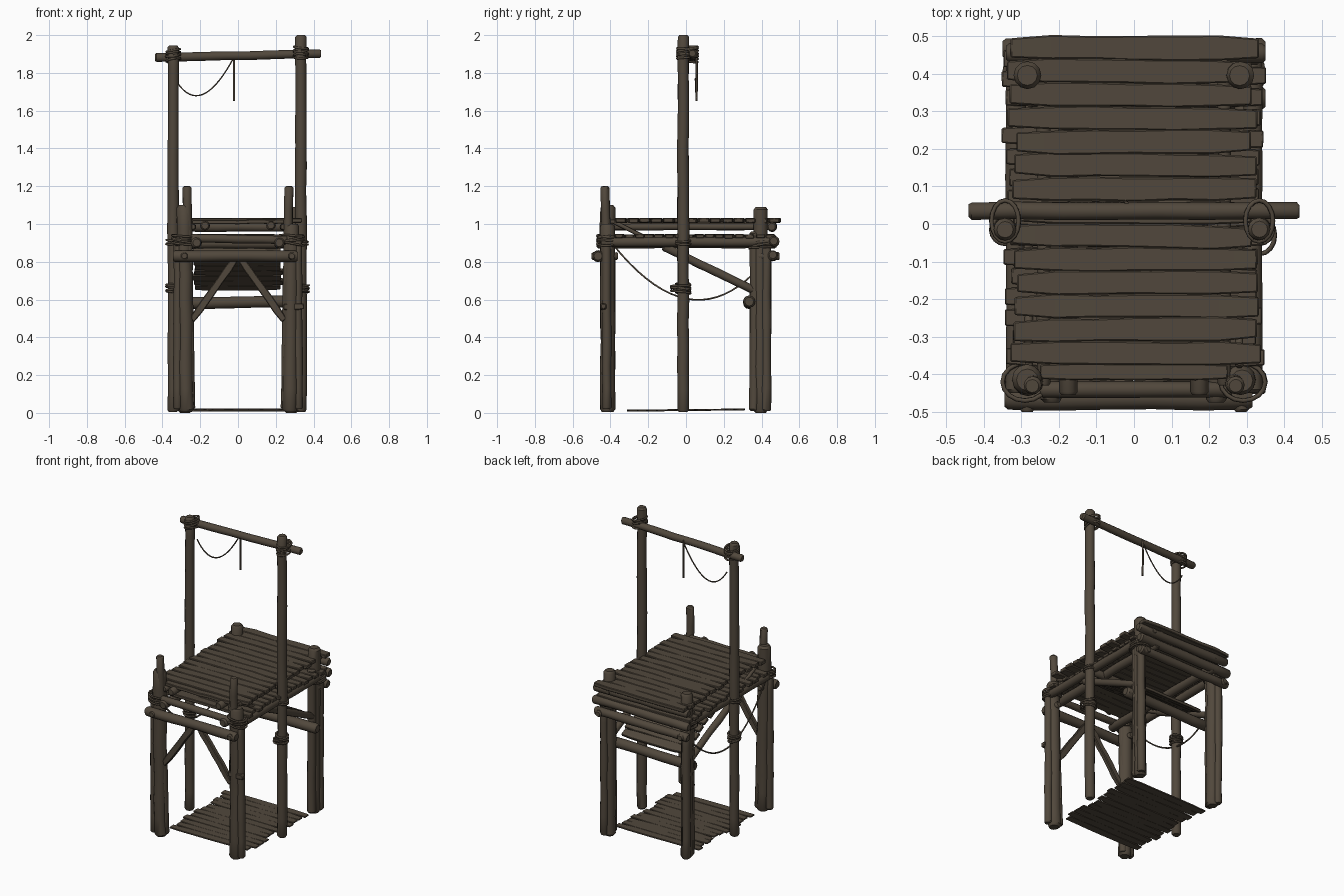
import bpy, bmesh, math, random
from mathutils import Vector, Matrix

random.seed(4)
cube = bpy.data.objects.get("Cube")
if cube:
    bpy.data.objects.remove(cube, do_unlink=True)


def material(name, colour):
    m = bpy.data.materials.new(name)
    m.use_nodes = True
    m.diffuse_color = colour
    m.node_tree.nodes["Principled BSDF"].inputs["Base Color"].default_value = colour
    return m


wood = material("weathered wood", (0.082, 0.064, 0.045, 1))
built = []


def finish(name, bm):
    bmesh.ops.recalc_face_normals(bm, faces=bm.faces)
    mesh = bpy.data.meshes.new(name)
    bm.to_mesh(mesh)
    bm.free()
    mesh.materials.append(wood)
    obj = bpy.data.objects.new(name, mesh)
    bpy.context.collection.objects.link(obj)
    built.append(obj)
    return obj


def log(name, a, b, r, sides=12):
    """Slightly irregular round timber with rounded ends."""
    a, b = Vector(a), Vector(b)
    axis = b - a
    length = axis.length
    frame = axis.to_track_quat('Z', 'Y').to_matrix()
    steps = max(3, round(length / 0.12))
    cap = min(r * 0.35, length * 0.1)
    stops = [(0, 0.72), (cap, 1)]
    stops += [(length * i / steps, random.uniform(0.93, 1.05)) for i in range(1, steps)]
    stops += [(length - cap, 1), (length, 0.72)]
    bm = bmesh.new()
    rings = []
    for d, s in stops:
        off = Vector((random.uniform(-1, 1), random.uniform(-1, 1), 0)) * r * 0.06
        ring = []
        for k in range(sides):
            t = math.tau * k / sides
            p = Vector((math.cos(t), math.sin(t), 0)) * r * s + off
            ring.append(bm.verts.new(a + frame @ (p + Vector((0, 0, d)))))
        rings.append(ring)
    for u, v in zip(rings, rings[1:]):
        for k in range(sides):
            n = (k + 1) % sides
            bm.faces.new((u[k], u[n], v[n], v[k]))
    bm.faces.new(rings[0])
    bm.faces.new(rings[-1])
    return finish(name, bm)


def board(name, a, b, width, thick, up=(0, 0, 1)):
    """Rough sawn board with uneven long edges and chipped ends."""
    a, b = Vector(a), Vector(b)
    x = (b - a).normalized()
    y = Vector(up).cross(x).normalized()
    z = x.cross(y)
    bm = bmesh.new()
    rings = []
    steps = 6
    for i in range(steps + 1):
        end = 0.8 if i in (0, steps) else 1
        w = [width / 2 * end * random.uniform(0.9, 1.06) for _ in range(2)]
        lift = random.uniform(-0.1, 0.1) * thick
        c = a.lerp(b, i / steps)
        rings.append([bm.verts.new(c + y * s * w[s > 0] + z * (q * thick / 2 + lift))
                      for s, q in ((-1, -1), (1, -1), (1, 1), (-1, 1))])
    for u, v in zip(rings, rings[1:]):
        for k in range(4):
            n = (k + 1) % 4
            bm.faces.new((u[k], u[n], v[n], v[k]))
    bm.faces.new(rings[0])
    bm.faces.new(rings[-1])
    bmesh.ops.bevel(bm, geom=bm.edges[:], offset=thick * 0.15, segments=1, affect='EDGES')
    return finish(name, bm)


def rope(name, points, r=0.004, cyclic=False):
    curve = bpy.data.curves.new(name, 'CURVE')
    curve.dimensions = '3D'
    curve.bevel_depth = r
    curve.bevel_resolution = 1
    curve.resolution_u = 4
    curve.use_fill_caps = True
    s = curve.splines.new('POLY')
    s.points.add(len(points) - 1)
    for p, co in zip(s.points, points):
        p.co = (*co, 1)
    s.use_cyclic_u = cyclic
    curve.materials.append(wood)
    obj = bpy.data.objects.new(name, curve)
    bpy.context.collection.objects.link(obj)


def sag(a, low, b, n=18):
    """Parabola-like hanging curve that passes through its middle point."""
    a, low, b = Vector(a), Vector(low), Vector(b)
    c = low * 2 - (a + b) / 2
    return [a * (1 - t) ** 2 + c * 2 * t * (1 - t) + b * t * t
            for t in (i / n for i in range(n + 1))]


def wrap(name, centre, rx, ry, turns=3):
    """Lashing made of a few tilted rope loops."""
    c = Vector(centre)
    for i in range(turns):
        tilt = Matrix.Rotation(random.uniform(-0.2, 0.2), 3, 'X')
        tilt = tilt @ Matrix.Rotation(random.uniform(-0.2, 0.2), 3, 'Y')
        ring = [c + Vector((0, 0, (i - 1) * 0.013)) +
                tilt @ Vector((rx * math.cos(t), ry * math.sin(t), 0))
                for t in (math.tau * k / 16 for k in range(16))]
        rope(name, ring, 0.006, True)


def planks(name, start, end, count, half_x, thick, jitter):
    """Row of cross planks spread from start to end (each a y, z pair)."""
    (y0, z0), (y1, z1) = start, end
    pitch = math.hypot(y1 - y0, z1 - z0) / count
    normal = (0, z0 - z1, y1 - y0)
    for i in range(count):
        t = (i + 0.5) / count
        y, z = y0 + (y1 - y0) * t, z0 + (z1 - z0) * t
        skew = random.uniform(-0.005, 0.005)
        board(name, (-half_x + random.uniform(-jitter, jitter), y - skew, z),
              (half_x + random.uniform(-jitter, jitter), y + skew, z),
              pitch * 1.03, thick, normal)


# Tall hanging frame
for name, x, top in (("tall_post_right", -0.343, 1.945), ("tall_post_left", 0.333, 2.0)):
    log(name, (x, -0.015, 0.005), (x, -0.015, top), 0.03)
    for z in (0.65, 0.68, 0.91):
        wrap("post_lashing", (x, -0.015, z), 0.037, 0.038, 2)
    wrap("beam_lashing", (x, 0.008, 1.895 if x > 0 else 1.88), 0.037, 0.055, 5)
log("top_beam", (-0.44, 0.035, 1.88), (0.44, 0.035, 1.902), 0.023)

# Corner posts: a main post with a thinner companion
for side in (-1, 1):
    log("front_post", (side * 0.275, -0.415, 0.005), (side * 0.285, -0.415, 1.0 if side > 0 else 1.1), 0.04)
    log("front_thin_post", (side * 0.25, -0.40, 0.02), (side * 0.27, -0.43, 1.2), 0.024)
    log("front_outer_post", (side * 0.32, -0.42, 0.02), (side * 0.315, -0.42, 0.92), 0.024)
    log("back_post", (side * 0.282, 0.395, 0.0), (side * 0.282, 0.395, 1.09), 0.037)
    log("back_inner_post", (side * 0.285, 0.362, 0.01), (side * 0.285, 0.365, 0.96), 0.027)
    log("back_outer_post", (side * 0.3, 0.425, 0.01), (side * 0.3, 0.425, 0.88), 0.026)
    wrap("corner_lashing", (side * 0.29, -0.42, 0.91), 0.06, 0.05, 4)
    wrap("back_lashing", (side * 0.29, 0.40, 0.89), 0.055, 0.065, 3)

    # Long logs that carry the two decks
    log("upper_long_log", (side * 0.175, -0.455, 0.992), (side * 0.175, 0.47, 0.992), 0.025)
    log("upper_edge_log", (side * 0.24, -0.43, 0.985), (side * 0.24, 0.48, 0.985), 0.018)
    log("lower_long_log", (side * 0.22, -0.475, 0.9), (side * 0.22, 0.48, 0.9), 0.028)
    log("lower_outer_log", (side * 0.315, -0.45, 0.905), (side * 0.315, 0.47, 0.905), 0.026)
    log("beam_peg", (side * 0.285, -0.5, 0.83), (side * 0.285, -0.36, 0.83), 0.02)
    log("back_peg", (side * 0.3, 0.38, 0.83), (side * 0.3, 0.495, 0.83), 0.022)

    # Side and front braces
    log("side_brace", (side * 0.29, -0.12, 0.88), (side * 0.29, 0.37, 0.645), 0.022)
    log("side_brace_thin", (side * 0.28, -0.38, 1.01), (side * 0.28, -0.08, 0.86), 0.011)
    board("front_brace", (side * 0.245, -0.42, 0.49), (side * 0.01, -0.43, 0.82), 0.042, 0.03, (0, 1, 0))

# Cross beams
log("front_beam", (-0.345, -0.465, 0.83), (0.315, -0.465, 0.83), 0.03)
log("front_upper_beam", (-0.25, -0.44, 0.925), (0.26, -0.44, 0.915), 0.022)
log("back_beam", (-0.34, 0.46, 0.83), (0.34, 0.46, 0.835), 0.027)
log("back_middle_beam", (-0.35, 0.465, 0.905), (0.35, 0.465, 0.91), 0.028)
log("back_upper_beam", (-0.34, 0.455, 0.985), (0.35, 0.455, 0.985), 0.026)
log("back_low_beam", (-0.3, 0.335, 0.58), (0.35, 0.335, 0.59), 0.032)
log("mid_beam", (-0.33, -0.015, 0.895), (0.33, -0.015, 0.895), 0.024)
board("post_cleat", (0.24, -0.435, 0.56), (0.35, -0.435, 0.565), 0.035, 0.03, (0, 1, 0))

# Decks, sloping underside panel and ground boards
planks("upper_deck_plank", (-0.375, 1.018), (0.5, 1.018), 14, 0.325, 0.024, 0.015)
board("front_deck_plank", (-0.25, -0.393, 1.01), (0.25, -0.393, 1.012), 0.045, 0.022)
planks("lower_deck_plank", (-0.38, 0.935), (0.47, 0.935), 16, 0.338, 0.02, 0.018)
planks("sloping_plank", (-0.08, 0.865), (0.36, 0.655), 8, 0.235, 0.018, 0.012)
planks("ground_plank", (-0.31, 0.012), (0.31, 0.018), 12, 0.29, 0.009, 0.018)

# Ropes
rope("hanging_loop", sag((-0.335, 0.05, 1.77), (-0.19, 0.055, 1.685), (-0.02, 0.055, 1.885)))
rope("hanging_end", [(-0.02, 0.055, 1.9), (-0.022, 0.058, 1.78), (-0.02, 0.055, 1.65)], 0.006)
rope("side_rope", sag((-0.315, -0.385, 0.89), (-0.33, 0.0, 0.605), (-0.315, 0.36, 0.74)), 0.005)
wrap("rope_coil", (0.335, -0.03, 0.655), 0.04, 0.05, 3)

# Soft rounded timbers with crisp ends
bpy.ops.object.select_all(action='DESELECT')
for obj in built:
    obj.select_set(True)
bpy.context.view_layer.objects.active = built[0]
bpy.ops.object.shade_smooth_by_angle(angle=math.radians(40))
